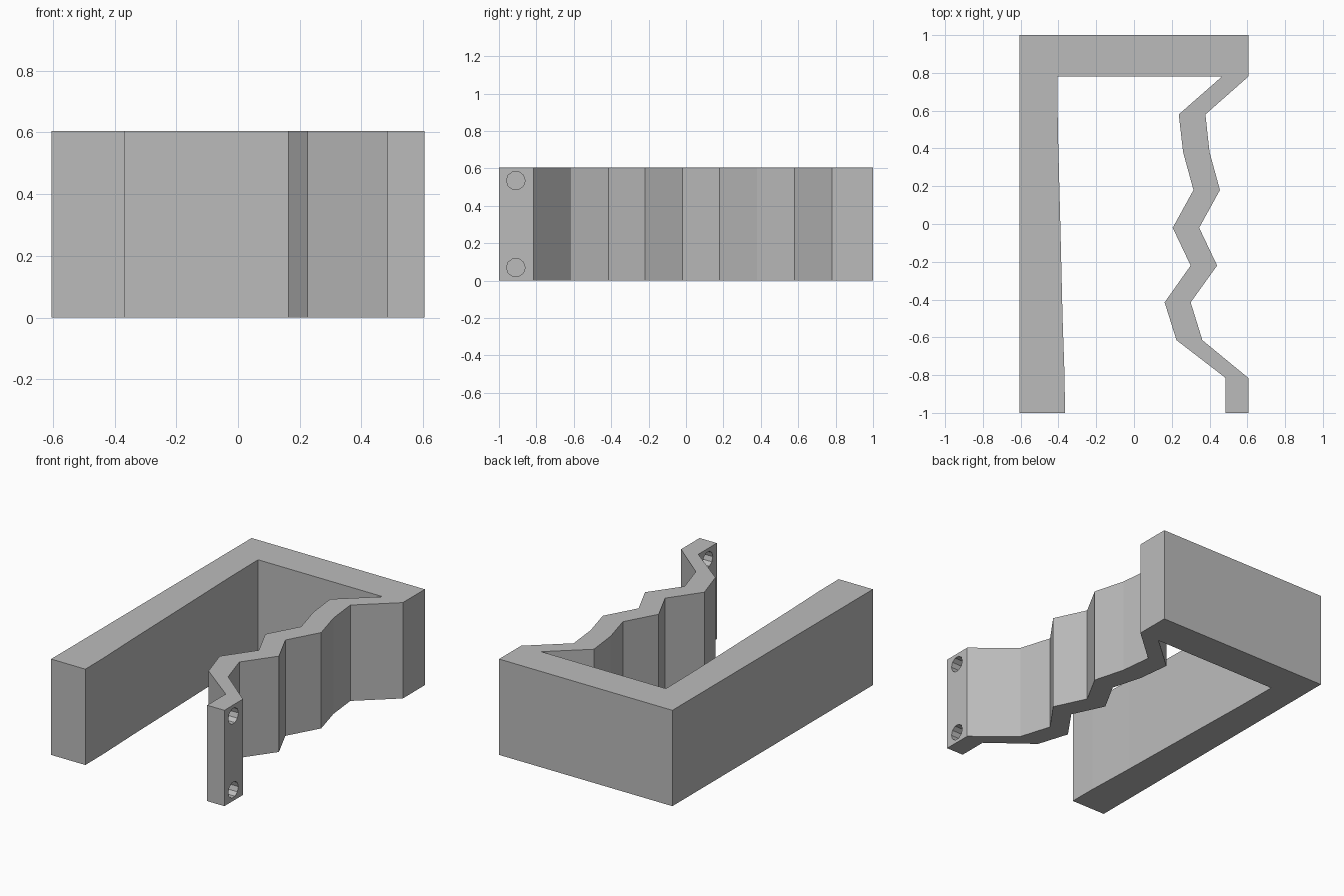
import bpy, bmesh, math
from mathutils import Matrix

cube = bpy.data.objects.get("Cube")
if cube:
    bpy.data.objects.remove(cube, do_unlink=True)

HEIGHT = 0.605
HALF = 0.605      # half width
INNER_BACK = 0.78  # inside face of the back wall

grey = bpy.data.materials.new("mid grey")
grey.use_nodes = True
colour = (0.5, 0.5, 0.5, 1)
grey.diffuse_color = colour
grey.node_tree.nodes["Principled BSDF"].inputs["Base Color"].default_value = colour


def make_object(name, bm):
    bmesh.ops.recalc_face_normals(bm, faces=bm.faces)
    mesh = bpy.data.meshes.new(name)
    bm.to_mesh(mesh)
    bm.free()
    mesh.materials.append(grey)
    obj = bpy.data.objects.new(name, mesh)
    bpy.context.collection.objects.link(obj)
    return obj


def extrude_outline(name, outline, height):
    bm = bmesh.new()
    face = bm.faces.new([bm.verts.new((x, y, 0)) for x, y in outline])
    top = bmesh.ops.extrude_face_region(bm, geom=[face])["geom"]
    moved = [v for v in top if isinstance(v, bmesh.types.BMVert)]
    bmesh.ops.translate(bm, verts=moved, vec=(0, 0, height))
    return make_object(name, bm)


# Wavy wall: y, inner x and outer x at each fold, from back to front
folds = [
    (INNER_BACK, 0.465, HALF),
    (0.58, 0.237, 0.378),
    (0.38, 0.26, 0.40),
    (0.18, 0.315, 0.455),
    (-0.02, 0.205, 0.345),
    (-0.22, 0.30, 0.44),
    (-0.415, 0.162, 0.30),
    (-0.615, 0.225, 0.362),
    (-0.815, 0.485, HALF),
    (-1, 0.485, HALF),
]
wavy_outer = [(outer, y) for y, inner, outer in folds]
wavy_inner = [(inner, y) for y, inner, outer in reversed(folds)]

# Straight wall: inner face thickens gently towards the front
straight_inner = [(-0.406, INNER_BACK), (-0.403, 0.5), (-0.39, 0),
                  (-0.378, -0.5), (-0.367, -0.82), (-0.366, -1)]

outline = ([(-HALF, 1), (HALF, 1)] + wavy_outer + wavy_inner
           + straight_inner + [(-HALF, -1)])
body = extrude_outline("folded_wall_frame", outline, HEIGHT)

# Two screw holes through the front end tab
bm = bmesh.new()
for z in (0.07, HEIGHT - 0.07):
    place = Matrix.Translation((0.545, -0.91, z)) @ Matrix.Rotation(math.pi / 2, 4, "Y")
    bmesh.ops.create_cone(bm, cap_ends=True, segments=10, radius1=0.05,
                          radius2=0.05, depth=0.3, matrix=place)
cutter = make_object("hole_cutter", bm)
cutter.hide_render = True

cut = body.modifiers.new("screw_holes", "BOOLEAN")
cut.operation = "DIFFERENCE"
cut.solver = "EXACT"
cut.object = cutter
bpy.context.view_layer.objects.active = body
bpy.ops.object.modifier_apply(modifier=cut.name)
bpy.data.objects.remove(cutter, do_unlink=True)
